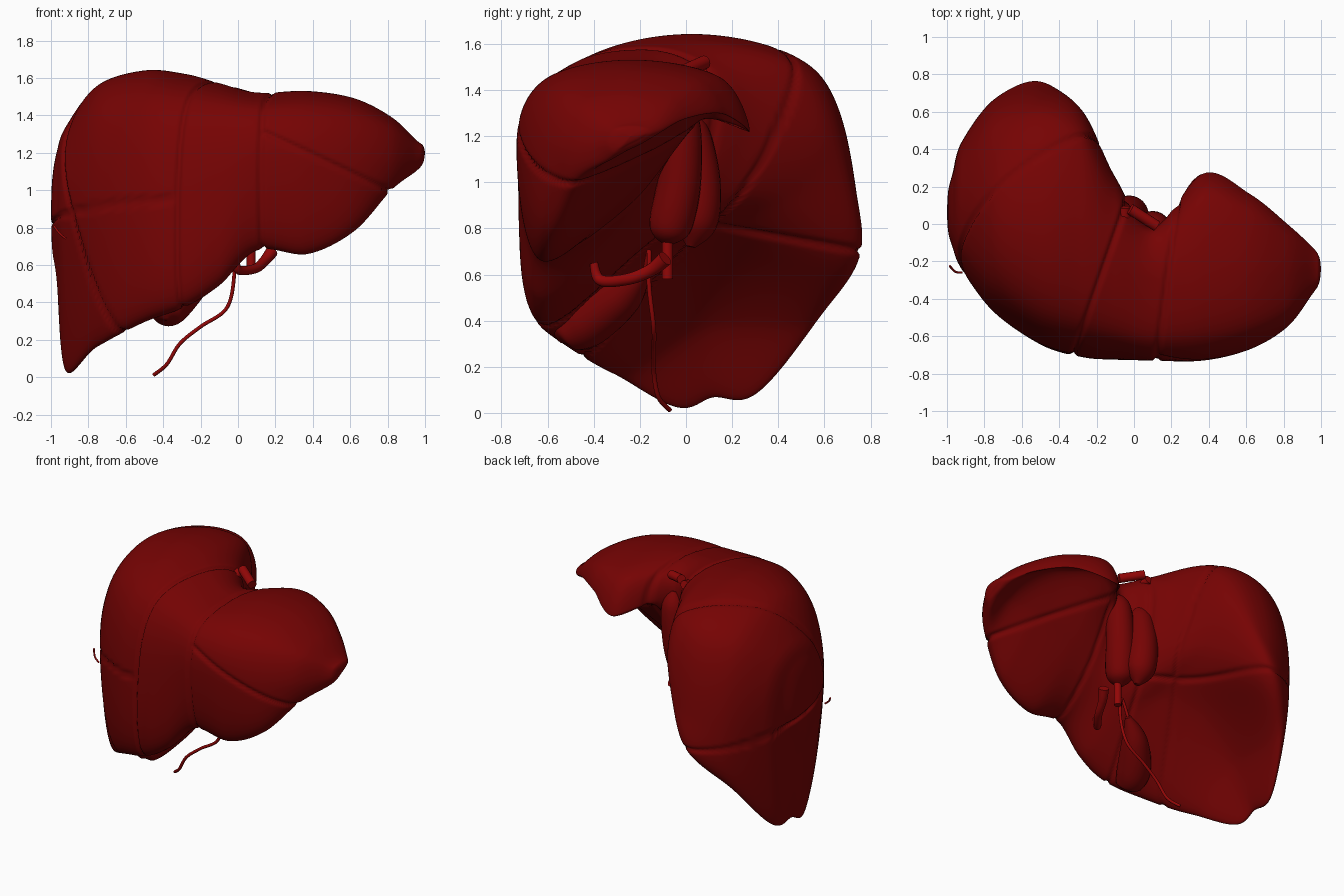
import bpy, bmesh, math
from mathutils import Vector

cube = bpy.data.objects.get("Cube")
if cube:
    bpy.data.objects.remove(cube, do_unlink=True)


def material(name, rgb):
    mat = bpy.data.materials.new(name)
    mat.use_nodes = True
    color = (*rgb, 1.0)
    mat.diffuse_color = color
    mat.node_tree.nodes["Principled BSDF"].inputs["Base Color"].default_value = color
    return mat


LIVER_RED = material("dark liver red", (0.18, 0.001, 0.001))
VESSEL_RED = material("vessel red", (0.29, 0.002, 0.002))


def spline(points, steps, closed=False):
    """Smooth curve through all the points."""
    n = len(points)
    pick = (lambda i: points[i % n]) if closed else (lambda i: points[max(0, min(n - 1, i))])
    result = []
    for i in range(n if closed else n - 1):
        a, b, c, d = (pick(i + k) for k in (-1, 0, 1, 2))
        for s in range(steps):
            t = s / steps
            result.append(b + (c - a) * t / 2 + (a * 2 - b * 5 + c * 4 - d) * t * t / 2
                          + (b * 3 - a - c * 3 + d) * t ** 3 / 2)
    if not closed:
        result.append(points[-1].copy())
    return result


def finish(bm, name, mat):
    bmesh.ops.recalc_face_normals(bm, faces=bm.faces)
    mesh = bpy.data.meshes.new(name)
    for face in bm.faces:
        face.smooth = True
    bm.to_mesh(mesh)
    bm.free()
    mesh.materials.append(mat)
    obj = bpy.data.objects.new(name, mesh)
    bpy.context.collection.objects.link(obj)
    return obj


def skin(bm, rings, caps=False):
    """Bridge a row of closed rings with quads."""
    rows = [[bm.verts.new(p) for p in ring] for ring in rings]
    for a, b in zip(rows, rows[1:]):
        for i in range(len(a)):
            j = (i + 1) % len(a)
            bm.faces.new((a[i], a[j], b[j], b[i]))
    if caps:
        bm.faces.new(rows[0])
        bm.faces.new(rows[-1])


def tube(name, points, radii, mat, steps=10, sides=16):
    """Round tube along a path, with the radius varying from point to point."""
    path = spline([Vector(p) for p in points], steps)
    radius = spline([Vector((r, 0, 0)) for r in radii], steps)
    rings, side = [], None
    for i, p in enumerate(path):
        axis = (path[min(i + 1, len(path) - 1)] - path[max(i - 1, 0)]).normalized()
        side = axis.orthogonal() if side is None else side - axis * side.dot(axis)
        side.normalize()
        up = axis.cross(side)
        angles = [math.tau * k / sides for k in range(sides)]
        rings.append([p + (side * math.cos(a) + up * math.sin(a)) * radius[i].x for a in angles])
    bm = bmesh.new()
    skin(bm, rings, caps=True)
    obj = finish(bm, name, mat)
    bpy.context.view_layer.objects.active = obj
    obj.select_set(True)
    bpy.ops.object.shade_smooth_by_angle(angle=math.radians(50))
    obj.select_set(False)


# Liver body sections: x, then (y, z) of lower edge, front, top, back, back lower edge, hollow
SECTIONS = [
    (-.97, (.03, .55), (-.12, .85), (.06, 1.2), (.27, .9), (.19, .62), (.1, .55)),
    (-.92, (-.05, .1), (-.24, .85), (.1, 1.34), (.44, .87), (.31, .14), (.12, .07)),
    (-.75, (-.33, .18), (-.47, .85), (.05, 1.56), (.66, .88), (.58, .42), (.1, .38)),
    (-.5, (-.53, .3), (-.64, .95), (.03, 1.64), (.74, .95), (.69, .67), (.12, .64)),
    (-.28, (-.62, .38), (-.7, 1), (-.05, 1.62), (.61, 1.2), (.44, .94), (0, .75)),
    (-.1, (-.65, .5), (-.72, 1.05), (-.2, 1.57), (.25, 1.3), (.12, .98), (-.2, .72)),
    (.1, (-.64, .69), (-.73, 1.15), (-.3, 1.52), (-.02, 1.36), (-.07, 1.1), (-.27, .83)),
    (.37, (-.62, .66), (-.73, 1.15), (-.25, 1.53), (.27, 1.22), (.12, 1.33), (-.2, 1)),
    (.62, (-.58, .78), (-.67, 1.12), (-.27, 1.49), (.16, 1.3), (.03, 1.33), (-.2, 1.12)),
    (.82, (-.48, 1), (-.55, 1.15), (-.27, 1.39), (0, 1.28), (-.07, 1.27), (-.25, 1.17)),
    (.95, (-.34, 1.1), (-.38, 1.16), (-.25, 1.27), (-.12, 1.22), (-.17, 1.18), (-.25, 1.14)),
]


def shoulder(side, top, k=0.76):
    """Rounded corner point between a side point and the top point."""
    return Vector((side.x, side.y * k + top.y * (1 - k), side.z * (1 - k) + top.z * k))


def section(x, *pairs):
    low, front, top, back, rear, hollow = (Vector((x, *p)) for p in pairs)
    return [low, front, shoulder(front, top), top, shoulder(back, top), back, rear, hollow]


def end_cap(pole, ring):
    """Pole and a half-size ring that round off an end of the body."""
    half = [pole.lerp(p, 0.55) for p in ring]
    for p, q in zip(half, ring):
        p.x = pole.x * 0.78 + q.x * 0.22
    return [[pole] * len(ring), half]


stations = [section(*row) for row in SECTIONS]
right_cap = end_cap(Vector((-1, .06, .88)), stations[0])
left_cap = end_cap(Vector((1, -.24, 1.2)), stations[-1])
stations = right_cap + stations + left_cap[::-1]
rails = [spline([s[i] for s in stations], 18) for i in range(8)]
body = bmesh.new()
skin(body, [spline(list(ring), 24, closed=True) for ring in zip(*rails)])
bmesh.ops.remove_doubles(body, verts=body.verts, dist=0.0004)
bmesh.ops.recalc_face_normals(body, faces=body.faces)
body.normal_update()


# Grooves between the segments, as signed distances to planes
def middle(p):
    return (p.x + .08 - .35 * p.y) / 1.06


def ligament(p):
    return p.x - .215 - .13 * p.y


def left_split(p):
    return (p.z - 1.377 + .471 * p.x) / 1.1


def right_level(p):
    return p.z - .832 + .171 * p.y


def right_split(p):
    return (p.y + .154 - .69 * p.x - .546 * p.z) / 1.33


for v in body.verts:
    p = v.co
    cuts = [middle(p), ligament(p)]
    if middle(p) < 0:
        cuts += [right_level(p), right_split(p)]
    if ligament(p) > 0:
        cuts.append(left_split(p))
    near = min(abs(c) for c in cuts)
    v.co = p - v.normal * 0.018 * math.exp(-(near / 0.012) ** 2)
finish(body, "liver_body", LIVER_RED)

# Rear lobe: two long pads beside the great vein
tube("rear_lobe_left", [(.11, -.03, 1.36), (.11, -.02, 1.26), (.09, -.03, 1), (.06, -.07, .8), (.05, -.08, .73)],
     [.02, .08, .095, .09, .02], LIVER_RED, sides=24)
tube("rear_lobe_right", [(-.04, 0, 1.34), (-.04, .02, 1.22), (-.03, .05, 1), (-.02, .04, .82), (-.01, .02, .72)],
     [.02, .08, .1, .095, .02], LIVER_RED, sides=24)

# Gall bladder
tube("gall_bladder", [(-.385, -.55, .31), (-.38, -.52, .34), (-.35, -.42, .4), (-.23, -.27, .51), (-.1, -.18, .6)],
     [.01, .08, .11, .085, .02], LIVER_RED, sides=24)

# Vessels
tube("vein_stub_right", [(-.05, -.03, 1.46), (-.05, .09, 1.49)], [.03, .03], VESSEL_RED)
tube("vein_stub_left", [(.12, -.01, 1.48), (-.02, .08, 1.52)], [.03, .03], VESSEL_RED)
tube("portal_vein", [(.07, -.08, .58), (.07, -.08, .85)], [.024, .024], VESSEL_RED)
tube("artery", [(-.01, -.4, .65), (0, -.37, .575), (.09, -.25, .58), (.14, -.15, .62), (.18, -.09, .67)],
     [.018, .024, .025, .028, .034], VESSEL_RED)
tube("bile_duct", [(-.1, -.18, .6), (-.03, -.16, .7), (-.02, -.16, .55), (-.06, -.14, .37), (-.2, -.14, .27),
                   (-.31, -.14, .18), (-.38, -.12, .07), (-.45, -.07, .012)], [.01] * 8, VESSEL_RED)
tube("side_twig", [(-.92, -.26, .74), (-.955, -.255, .77), (-.985, -.225, .81)], [.006] * 3, VESSEL_RED)
